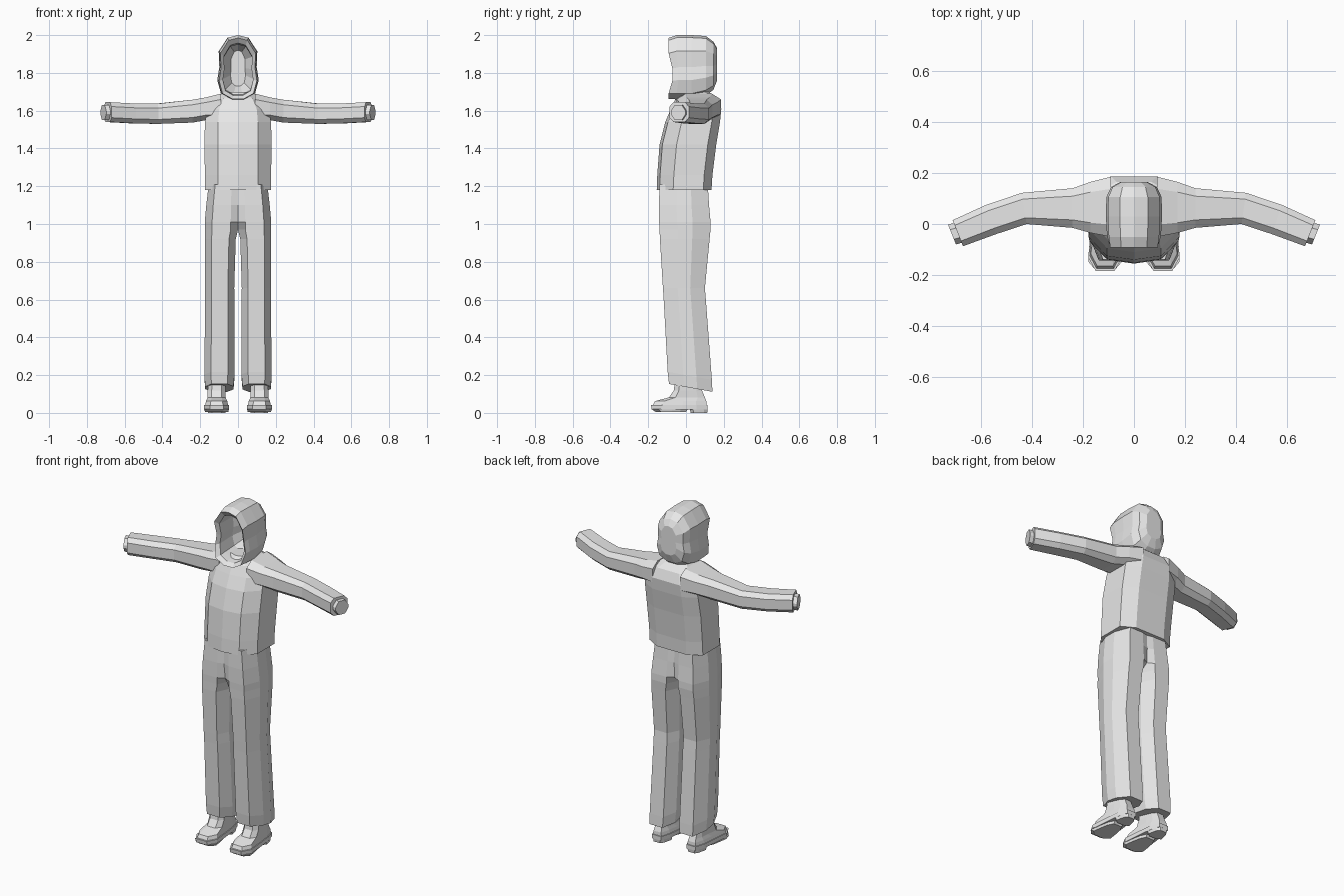
import bpy, bmesh

if "Cube" in bpy.data.objects:
    bpy.data.objects.remove(bpy.data.objects["Cube"])

grey = bpy.data.materials.new("plain_grey")
grey.diffuse_color = (0.8, 0.8, 0.8, 1)
grey.use_nodes = True
grey.node_tree.nodes["Principled BSDF"].inputs["Base Color"].default_value = grey.diffuse_color


def loft(name, rings, mirror=False):
    """Skin a list of equal-length point rings, cap both ends, optionally mirror in x."""
    bm = bmesh.new()
    vs = [[bm.verts.new(p) for p in r] for r in rings]
    n = len(rings[0])
    for a, b in zip(vs, vs[1:]):
        for i in range(n):
            j = (i + 1) % n
            bm.faces.new((a[i], a[j], b[j], b[i]))
    bm.faces.new(vs[0][::-1])
    bm.faces.new(vs[-1])
    bmesh.ops.recalc_face_normals(bm, faces=bm.faces)
    # drop hidden walls lying on the mirror plane
    inner = [f for f in bm.faces if all(abs(v.co.x) < 1e-4 for v in f.verts)]
    bmesh.ops.delete(bm, geom=inner, context='FACES')
    me = bpy.data.meshes.new(name)
    bm.to_mesh(me)
    bm.free()
    me.materials.append(grey)
    ob = bpy.data.objects.new(name, me)
    bpy.context.collection.objects.link(ob)
    if mirror:
        m = ob.modifiers.new("mirror", 'MIRROR')
        m.use_clip = True
        m.merge_threshold = 0.0005
    return ob


def both(half):
    """Complete a half outline that starts and ends on x = 0."""
    return half + [(-p[0],) + tuple(p[1:]) for p in half[-2:0:-1]]


# Sweater body: chest wider than deep, rounded shoulders, open collar
def body_ring(z, w, f, b):
    d = b - f
    return both([(0, f, z), (.6 * w, f + .015, z), (w, f + .3 * d, z),
                 (w, b - .15 * d, z), (.55 * w, b, z), (0, b, z)])


loft("sweater_body", [body_ring(*r) for r in (
    (1.18, .175, -.155, .135), (1.26, .175, -.152, .14), (1.42, .178, -.14, .16),
    (1.54, .175, -.11, .18), (1.61, .165, -.08, .187), (1.665, .125, -.055, .165),
    (1.70, .07, -.02, .12))])


# Sleeves and hands: bevelled box sections, slanted as the arm bends forward
def arm_ring(x, f, b, z0, z1, k, by=.2, bz=.22):
    c, dy, dz = (f + b) / 2, (b - f) * by, (z1 - z0) * bz
    pts = [(f, z0 + dz), (f, z1 - dz), (f + dy, z1), (b - dy, z1),
           (b, z1 - dz), (b, z0 + dz), (b - dy, z0), (f + dy, z0)]
    return [(x + k * (y - c), y, z) for y, z in pts]


loft("sleeve", [arm_ring(*r) for r in (
    (.09, -.05, .185, 1.55, 1.69, 0), (.17, -.035, .165, 1.55, 1.67, 0),
    (.24, -.015, .14, 1.537, 1.658, 0), (.43, 0, .122, 1.53, 1.637, .15),
    (.56, -.04, .075, 1.533, 1.638, .33), (.69, -.087, .015, 1.54, 1.645, .4))], True)
loft("hand", [arm_ring(*r, .26, .4) for r in (
    (.66, -.065, .012, 1.55, 1.63, .4), (.713, -.08, -.002, 1.55, 1.63, .4))], True)

# Hood: hollow shell, from the inner back, out over the rim, to the outer back
HOOD = [(0, 1), (.5, .92), (.93, .5), (.9, 0), (1, -.4), (.82, -.82), (.3, -1), (0, -1)]


def hood_ring(y, w, z0, z1, notch):
    c, h = (z0 + z1) / 2, (z1 - z0) / 2
    return both([(w * u, y + (notch if -.5 < v < .1 else 0), c + h * v) for u, v in HOOD])


loft("hood", [hood_ring(*r) for r in (
    (.125, .04, 1.73, 1.92, 0), (.06, .08, 1.69, 1.95, 0), (-.03, .08, 1.685, 1.95, 0),
    (-.07, .08, 1.68, 1.958, .015), (-.092, .1, 1.662, 1.985, .02), (-.05, .106, 1.66, 2, .01),
    (.03, .11, 1.66, 2, 0), (.105, .108, 1.68, 1.995, 0),
    (.145, .09, 1.71, 1.965, 0), (.165, .052, 1.76, 1.93, 0))])


# Trousers: one pelvis half running into a leg, with a tilted hem
def leg_ring(z, xi, xo, f, b, t=.3, tilt=0):
    w, d = xo - xi, b - f
    pts = [(xi, f + t * d), (xi + .22 * w, f), (xo - .22 * w, f), (xo, f + .35 * d),
           (xo, b - .35 * d), (xo - .22 * w, b), (xi + .22 * w, b), (xi, b - t * d)]
    return [(x, y, z - tilt * y) for x, y in pts]


loft("trousers", [leg_ring(*r) for r in (
    (1.21, 0, .155, -.14, .115, .03), (1.10, 0, .168, -.143, .122, .04),
    (1.01, 0, .176, -.142, .13, .08), (.97, 0, .176, -.14, .13, .3),
    (.92, .012, .176, -.138, .125), (.66, .02, .174, -.122, .1), (.6, .018, .174, -.118, .105),
    (.2, .018, .178, -.097, .137, .3, .18), (.137, .024, .174, -.09, .14, .3, .18))], True)

# Shoes: shared footprint for ankle upper, sole, and the two treads
FOOT = [(0, .55), (.18, 1), (.55, .85), (.8, .72), (1, .45)]


def shoe_ring(z, s, f, b):
    side = [(s * .066 * h, f + t * (b - f)) for t, h in FOOT]
    return [(.113 + x, y, z) for x, y in side] + [(.113 - x, y, z) for x, y in side[::-1]]


loft("shoe_upper", [shoe_ring(*r) for r in (
    (.035, .94, -.178, .11), (.062, .85, -.165, .108), (.082, .72, -.09, .1),
    (.118, .72, -.065, .085), (.19, .66, -.055, .08))], True)
loft("shoe_sole", [shoe_ring(*r) for r in (
    (.018, 1, -.182, .115), (.042, 1, -.185, .115))], True)
loft("front_tread", [shoe_ring(*r) for r in (
    (.004, .92, -.16, .0), (.02, 1, -.182, .01))], True)
loft("heel_tread", [shoe_ring(*r) for r in (
    (.0, .7, .025, .112), (.02, .75, .02, .115))], True)
